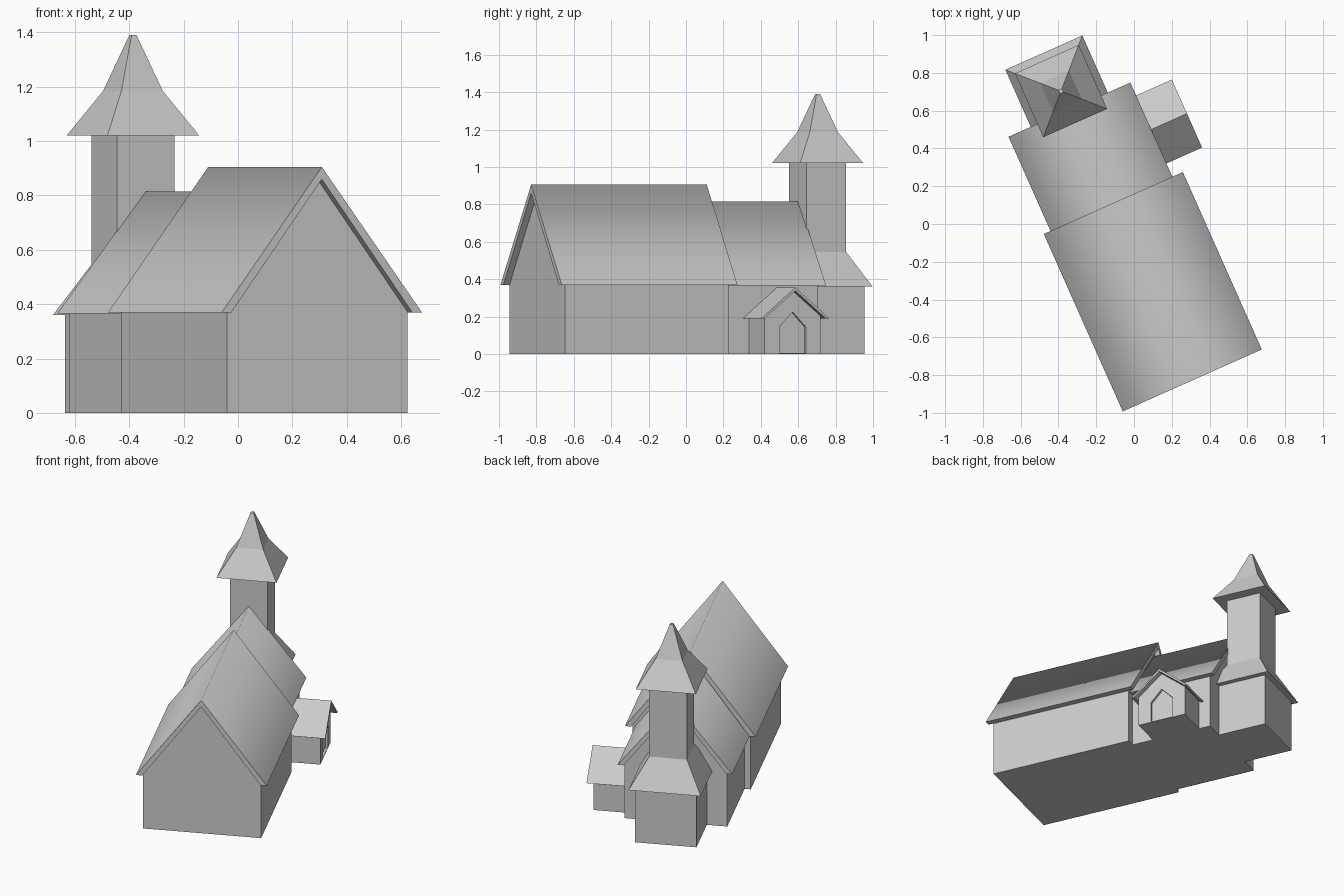
import bpy, bmesh, math

if "Cube" in bpy.data.objects:
    bpy.data.objects.remove(bpy.data.objects["Cube"])

TURN = math.radians(24)   # whole church is turned about z
CX = -0.06                # shared centre line of nave, chancel and tower


def finish(name, bm):
    bmesh.ops.recalc_face_normals(bm, faces=bm.faces[:])
    me = bpy.data.meshes.new(name)
    bm.to_mesh(me)
    bm.free()
    ob = bpy.data.objects.new(name, me)
    bpy.context.collection.objects.link(ob)
    ob.rotation_euler.z = TURN
    return ob


def loft(name, rings, smooth_ridge=None):
    """Skin rings of equal point count and cap both ends."""
    bm = bmesh.new()
    vs = [[bm.verts.new(p) for p in r] for r in rings]
    n = len(rings[0])
    for a, b in zip(vs, vs[1:]):
        for i in range(n):
            j = (i + 1) % n
            f = bm.faces.new((a[i], a[j], b[j], b[i]))
            # smooth only the two outer slopes that meet at the ridge
            if smooth_ridge is not None and smooth_ridge in (i, j):
                f.smooth = True
    bm.faces.new(vs[0])
    bm.faces.new(vs[-1])
    if smooth_ridge is not None:
        for e in bm.edges:
            e.smooth = all(v in (vs[0][smooth_ridge], vs[1][smooth_ridge]) for v in e.verts)
    return finish(name, bm)


def prism(name, profile, a, b, centre, axis='y', ridge=None):
    """Extrude a (width, height) profile from a to b along an axis."""
    def place(t):
        if axis == 'y':
            return [(centre + w, t, z) for w, z in profile]
        return [(t, centre + w, z) for w, z in profile]
    return loft(name, [place(a), place(b)], ridge)


def house(half, eave, top):
    return [(-half, 0), (half, 0), (half, eave), (0, top), (-half, eave)]


def gable_roof(half, inner, eave, top, inner_top):
    return [(-half, eave), (0, top), (half, eave), (inner, eave), (0, inner_top), (-inner, eave)]


def tower(name, levels, cx=-0.067, cy=0.80):
    """Stack of square (half width, height) levels."""
    sq = [(-1, -1), (1, -1), (1, 1), (-1, 1)]
    return loft(name, [[(cx + h * x, cy + h * y, z) for x, y in sq] for h, z in levels])


# Nave: walls under a steep overhanging roof
prism("nave_walls", house(0.364, 0.37, 0.86), -0.846, 0.112, CX + 0.003)
prism("nave_roof", gable_roof(0.403, 0.364, 0.37, 0.905, 0.86), -0.882, 0.146, CX + 0.005, ridge=1)

# Chancel: narrower and lower
prism("chancel_walls", house(0.317, 0.366, 0.773), 0.05, 0.662, CX - 0.006)
prism("chancel_roof", gable_roof(0.353, 0.317, 0.366, 0.815, 0.773), 0.06, 0.692, CX - 0.006, ridge=1)

# Tower: base, skirt roof, shaft and broached spire
tower("tower_base", [(0.19, 0), (0.19, 0.37)])
tower("tower_skirt_roof", [(0.223, 0.36), (0.116, 0.545)])
tower("tower_shaft", [(0.116, 0.50), (0.116, 1.03)])
tower("tower_spire", [(0.185, 1.02), (0.083, 1.185), (0.01, 1.39)])

# Porch with a recessed pointed doorway
porch = prism("porch_walls", house(0.164, 0.203, 0.338), 0.225, 0.458, 0.42, axis='x')
prism("porch_roof", gable_roof(0.197, 0.178, 0.191, 0.355, 0.338), 0.235, 0.494, 0.42, axis='x')
cutter = prism("doorway_cutter", [(-0.077, 0.004), (0.077, 0.004), (0.077, 0.145), (0.0, 0.225), (-0.077, 0.145)],
               0.442, 0.55, 0.42, axis='x')
cutter.hide_render = True
mod = porch.modifiers.new("doorway", 'BOOLEAN')
mod.operation = 'DIFFERENCE'
mod.solver = 'EXACT'
mod.object = cutter
bpy.context.view_layer.objects.active = porch
bpy.ops.object.modifier_apply(modifier=mod.name)
bpy.data.objects.remove(cutter)
